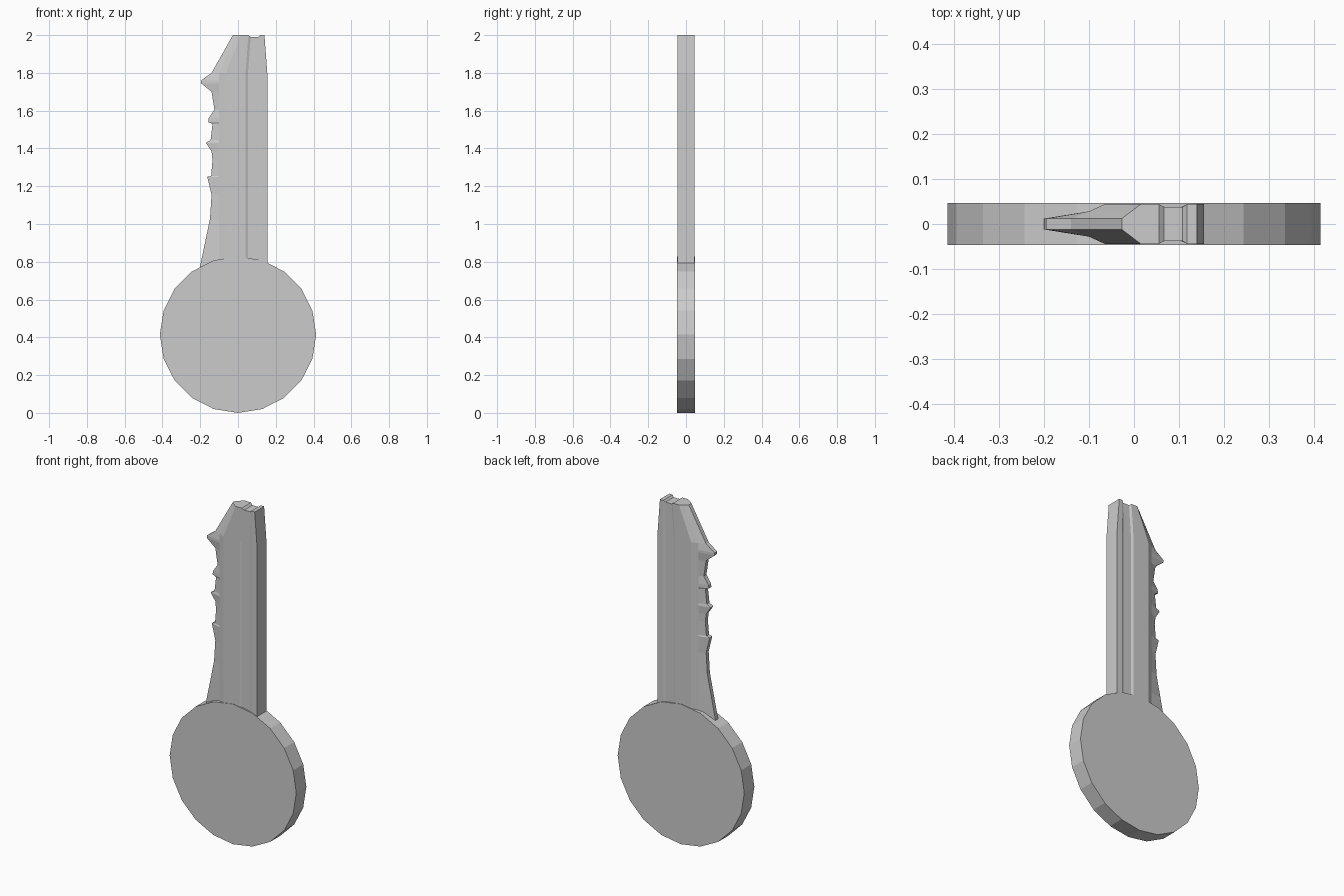
import bpy, bmesh
from math import pi
from mathutils import Matrix

if "Cube" in bpy.data.objects:
    bpy.data.objects.remove(bpy.data.objects["Cube"])

def finish(bm, name):
    bmesh.ops.recalc_face_normals(bm, faces=bm.faces)
    mesh = bpy.data.meshes.new(name)
    bm.to_mesh(mesh)
    bm.free()
    obj = bpy.data.objects.new(name, mesh)
    bpy.context.collection.objects.link(obj)
    return obj

# Round handle: 20-sided disc with a corner at the bottom
bm = bmesh.new()
bmesh.ops.create_cone(bm, cap_ends=True, segments=20, radius1=0.414, radius2=0.414,
                      depth=0.094,
                      matrix=Matrix.Translation((0, 0, 0.414)) @ Matrix.Rotation(pi / 2, 4, 'X'))
finish(bm, "key_handle")

# Cut edge of the blade as (x, z)
teeth = [(-0.2, 0.7), (-0.2, 0.78), (-0.175, 0.9), (-0.148, 1.03), (-0.14, 1.155),
         (-0.163, 1.25), (-0.142, 1.255), (-0.135, 1.34), (-0.14, 1.385),
         (-0.17, 1.43), (-0.145, 1.445), (-0.135, 1.53), (-0.158, 1.54),
         (-0.155, 1.56), (-0.125, 1.605), (-0.14, 1.70), (-0.195, 1.745),
         (-0.195, 1.76), (-0.14, 1.80), (-0.027, 2.0)]

# Cross-section columns: x along the shaft, x at the tip, half thickness
THIN, FULL, GROOVE = 0.012, 0.044, 0.038
columns = [(-0.1, -0.006, 0.028), (-0.065, 0.015, FULL),
           (0.04, 0.055, FULL), (0.053, 0.067, GROOVE),
           (0.105, 0.108, GROOVE), (0.12, 0.118, FULL), (0.155, 0.14, FULL)]

# Blade: loft the grooved, bevelled section along the cut edge
bm = bmesh.new()
rows = []
for x_edge, z in teeth:
    t = max(0, (z - 1.8) / 0.2)
    section = [(x_edge, THIN)] + [(a + (b - a) * t, h) for a, b, h in columns]
    row = []
    for side in (-1, 1):
        row.append([bm.verts.new((x, side * h, z - (0.01 * t if h == GROOVE else 0)))
                    for x, h in section])
    rows.append(row)

n = len(columns) + 1
for (f0, b0), (f1, b1) in zip(rows, rows[1:]):
    for lo, hi in ((f0, f1), (b0, b1)):
        for i in range(n - 1):
            bm.faces.new((lo[i], lo[i + 1], hi[i + 1], hi[i]))
    for i in (0, n - 1):
        bm.faces.new((f0[i], b0[i], b1[i], f1[i]))
for front, back in (rows[0], rows[-1]):
    for i in range(n - 1):
        bm.faces.new((front[i], front[i + 1], back[i + 1], back[i]))
finish(bm, "key_blade")
